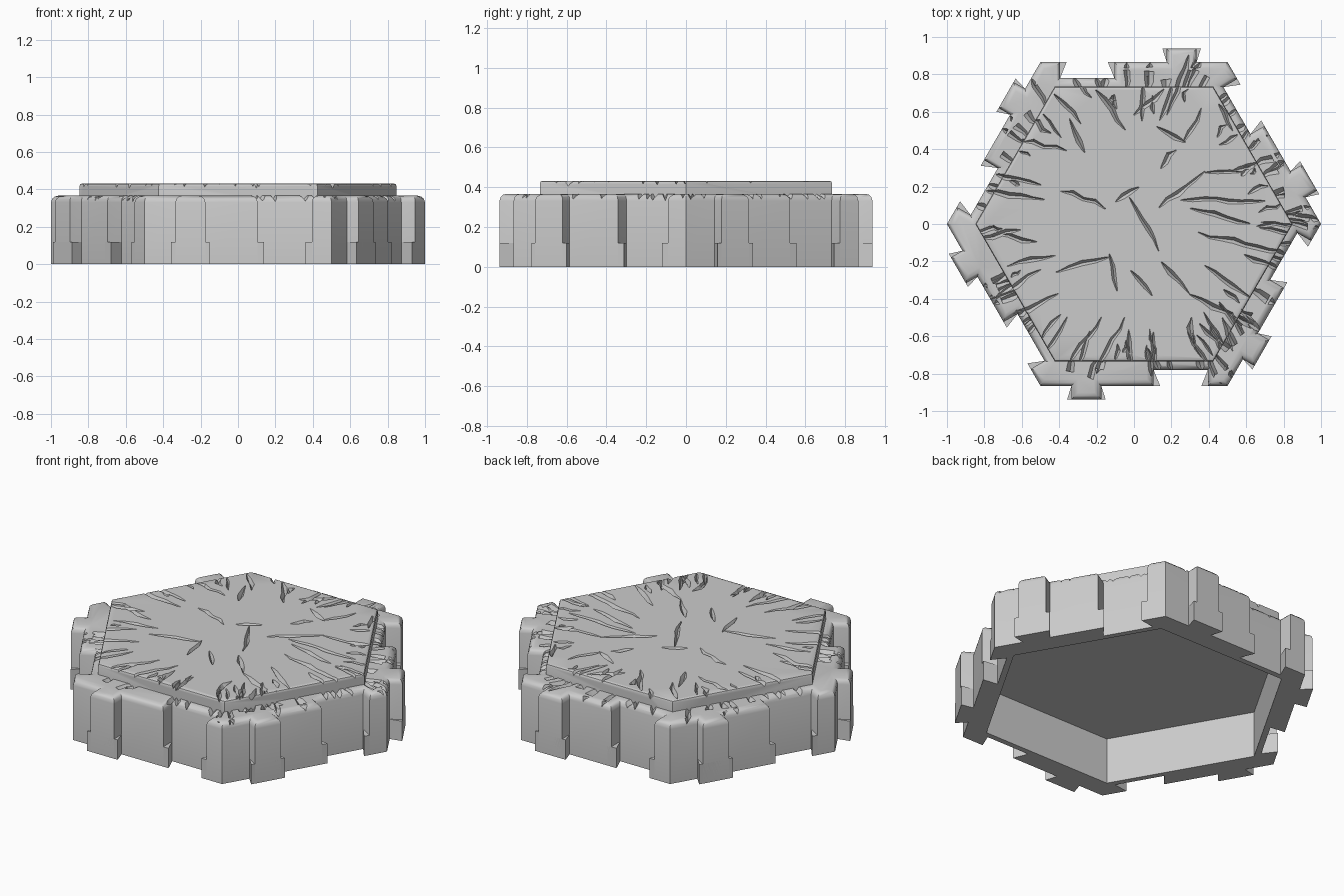
import bpy, bmesh, math, random
from mathutils import Vector, Matrix

random.seed(4)
if "Cube" in bpy.data.objects:
    bpy.data.objects.remove(bpy.data.objects["Cube"], do_unlink=True)

stone = bpy.data.materials.new("grey stone")
stone.use_nodes = True
stone.diffuse_color = (0.6, 0.6, 0.6, 1)
stone.node_tree.nodes["Principled BSDF"].inputs["Base Color"].default_value = (0.6, 0.6, 0.6, 1)

EDGE, TAB, NOTCH = 0.866, 0.937, 0.78      # distances of the walls from the centre
RIM_Z, TOP_Z, TOOTH_Z = 0.367, 0.432, 0.12
SIXTH = math.pi / 3


def spin(points, k):
    """Turn plan points by k sixths of a turn."""
    turn = Matrix.Rotation(k * SIXTH, 2)
    return [turn @ Vector(p) for p in points]


def hexagon(radius):
    return [p for k in range(6) for p in spin([(radius, 0)], k)]


def add_prism(bm, outline, z0, z1, bevel=0.0, segments=3):
    """Extrude a plan outline, optionally rounding its top rim."""
    low = [bm.verts.new((p[0], p[1], z0)) for p in outline]
    high = [bm.verts.new((p[0], p[1], z1)) for p in outline]
    n = len(outline)
    faces = [bm.faces.new(low[::-1]), bm.faces.new(high)]
    for i in range(n):
        j = (i + 1) % n
        faces.append(bm.faces.new((low[i], low[j], high[j], high[i])))
    bmesh.ops.recalc_face_normals(bm, faces=faces)
    if bevel:
        bmesh.ops.bevel(bm, geom=list(faces[1].edges), offset=bevel, segments=segments,
                        profile=0.5, affect='EDGES')


def add_crack(bm, start, end, z0, z1, width, depth):
    """Wobbly, tapering V-shaped groove cutter."""
    a, b = Vector(start), Vector(end)
    side = (b - a).orthogonal().normalized()
    steps = max(3, int((b - a).length / 0.06))
    rings = []
    for i in range(steps + 1):
        t = i / steps
        size = 0.25 + 0.75 * math.sin(math.pi * t) ** 0.6 if 0 < t < 1 else 0.25
        size *= random.uniform(0.75, 1.2)
        mid = a.lerp(b, t) + side * random.uniform(-0.01, 0.01)
        z = z0 + (z1 - z0) * t
        w = width * size
        left, right = mid - side * w, mid + side * w
        rings.append([bm.verts.new((left.x, left.y, z + 0.012)),
                      bm.verts.new((right.x, right.y, z + 0.012)),
                      bm.verts.new((mid.x, mid.y, z - depth * size))])
    faces = [bm.faces.new(rings[0]), bm.faces.new(rings[-1][::-1])]
    for r, s in zip(rings, rings[1:]):
        for i in range(3):
            j = (i + 1) % 3
            faces.append(bm.faces.new((r[i], s[i], s[j], r[j])))
    bmesh.ops.recalc_face_normals(bm, faces=faces)
    bmesh.ops.triangulate(bm, faces=faces)


def make_object(name, bm):
    mesh = bpy.data.meshes.new(name)
    bm.to_mesh(mesh)
    bm.free()
    mesh.materials.append(stone)
    obj = bpy.data.objects.new(name, mesh)
    bpy.context.scene.collection.objects.link(obj)
    return obj


def carve(obj, cutter):
    """Apply a boolean cut and discard the cutter."""
    cutter.hide_render = True
    mod = obj.modifiers.new("carve", 'BOOLEAN')
    mod.operation = 'DIFFERENCE'
    mod.solver = 'EXACT'
    mod.use_self = True
    mod.object = cutter
    bpy.context.view_layer.objects.active = obj
    bpy.ops.object.modifier_apply(modifier=mod.name)
    bpy.data.objects.remove(cutter, do_unlink=True)


def soften(obj):
    obj.data.shade_smooth()
    obj.data.set_sharp_from_angle(angle=math.radians(32))


# Main cracks in hundredths of a unit: x, y to x, y
cracks = [
    (-3, 14, 14, -14), (-39, 18, -15, 9), (-10, 12, 3, 19), (13, 9, 38, 28), (38, 28, 58, 27),
    (25, 13, 70, 12), (30, 8, 62, 0), (34, -5, 85, -17), (15, -20, 30, -37), (30, -37, 55, -50),
    (38, -22, 62, -40), (12, 52, 27, 43), (27, 43, 36, 62), (-35, 56, -27, 38),
    (-42, 70, -28, 54), (-60, 45, -36, 39), (-80, 28, -50, 20), (-85, 18, -48, 13),
    (-42, -25, -13, -18), (-13, -16, -10, -36), (-75, -5, -52, -10), (-68, -22, -42, -17),
    (-75, -40, -50, -24), (-68, -50, -40, -38), (-35, -75, -17, -50), (-20, -80, -5, -50),
    (-2, -25, 10, -38), (30, -50, 32, -65), (48, -50, 52, -68), (14, 30, 22, 40),
    (30, 90, 18, 58), (45, 64, 53, 50), (-20, 72, -5, 50), (0, 58, 16, 72), (58, -45, 72, -64),
]
cracks = [((a / 100, b / 100), (c / 100, d / 100)) for a, b, c, d in cracks]


def radial_crack(inner, outer):
    """Roughly radial line between two hexagon offsets."""
    a = random.uniform(0, math.tau)
    ends = []
    for dist in (inner, outer):
        r = dist / math.cos(a % SIXTH - SIXTH / 2)
        ends.append((r * math.cos(a), r * math.sin(a)))
        a += random.uniform(-0.05, 0.05)
    return ends


# Interlocking outer wall: each side has one tab and one notch
side = [(-0.5, -EDGE), (-0.335, -EDGE), (-0.335, -TAB), (-0.175, -TAB), (-0.175, -EDGE),
        (0.105, -EDGE), (0.105, -NOTCH), (0.395, -NOTCH), (0.395, -EDGE)]
bm = bmesh.new()
add_prism(bm, [p for k in range(6) for p in spin(side, k)], 0, RIM_Z, 0.036)
base = make_object("base_wall", bm)

# Hollow underside
bm = bmesh.new()
add_prism(bm, hexagon(0.862), -0.1, 0.28)
carve(base, make_object("hollow_cutter", bm))

# Chips and cracks across the ledge
bm = bmesh.new()
for start, end in cracks:
    if max(Vector(start).length, Vector(end).length) > 0.74:
        add_crack(bm, start, end, RIM_Z, RIM_Z, 0.024, 0.025)
for i in range(66):
    start, end = radial_crack(0.7, random.uniform(0.8, 0.89))
    add_crack(bm, start, end, RIM_Z, RIM_Z - 0.018, random.uniform(0.014, 0.028), 0.022)
carve(base, make_object("ledge_crack_cutter", bm))
soften(base)

# Dovetail teeth along the foot of the tabs and notches
teeth = [
    [(-0.335, -EDGE + 0.02), (-0.335, -EDGE), (-0.357, -TAB), (-0.152, -TAB),
     (-0.175, -EDGE), (-0.175, -EDGE + 0.02)],
    [(0.105, -NOTCH), (0.08, -NOTCH), (0.08, -EDGE), (0.14, -EDGE)],
    [(0.395, -NOTCH), (0.36, -EDGE), (0.41, -EDGE), (0.41, -NOTCH)],
]
bm = bmesh.new()
for k in range(6):
    for tooth in teeth:
        add_prism(bm, spin(tooth, k), 0, TOOTH_Z)
make_object("connector_teeth", bm)

# Raised hexagonal top slab with cracks and a chipped edge
bm = bmesh.new()
add_prism(bm, hexagon(0.848), 0.3, TOP_Z, 0.014, 2)
slab = make_object("top_slab", bm)
bm = bmesh.new()
for start, end in cracks:
    add_crack(bm, start, end, TOP_Z, TOP_Z, 0.022, 0.024)
for i in range(48):
    start, end = radial_crack(random.uniform(0.54, 0.68), random.uniform(0.68, 0.78))
    add_crack(bm, start, end, TOP_Z, TOP_Z - 0.004, random.uniform(0.012, 0.022), 0.022)
carve(slab, make_object("slab_crack_cutter", bm))
soften(slab)
